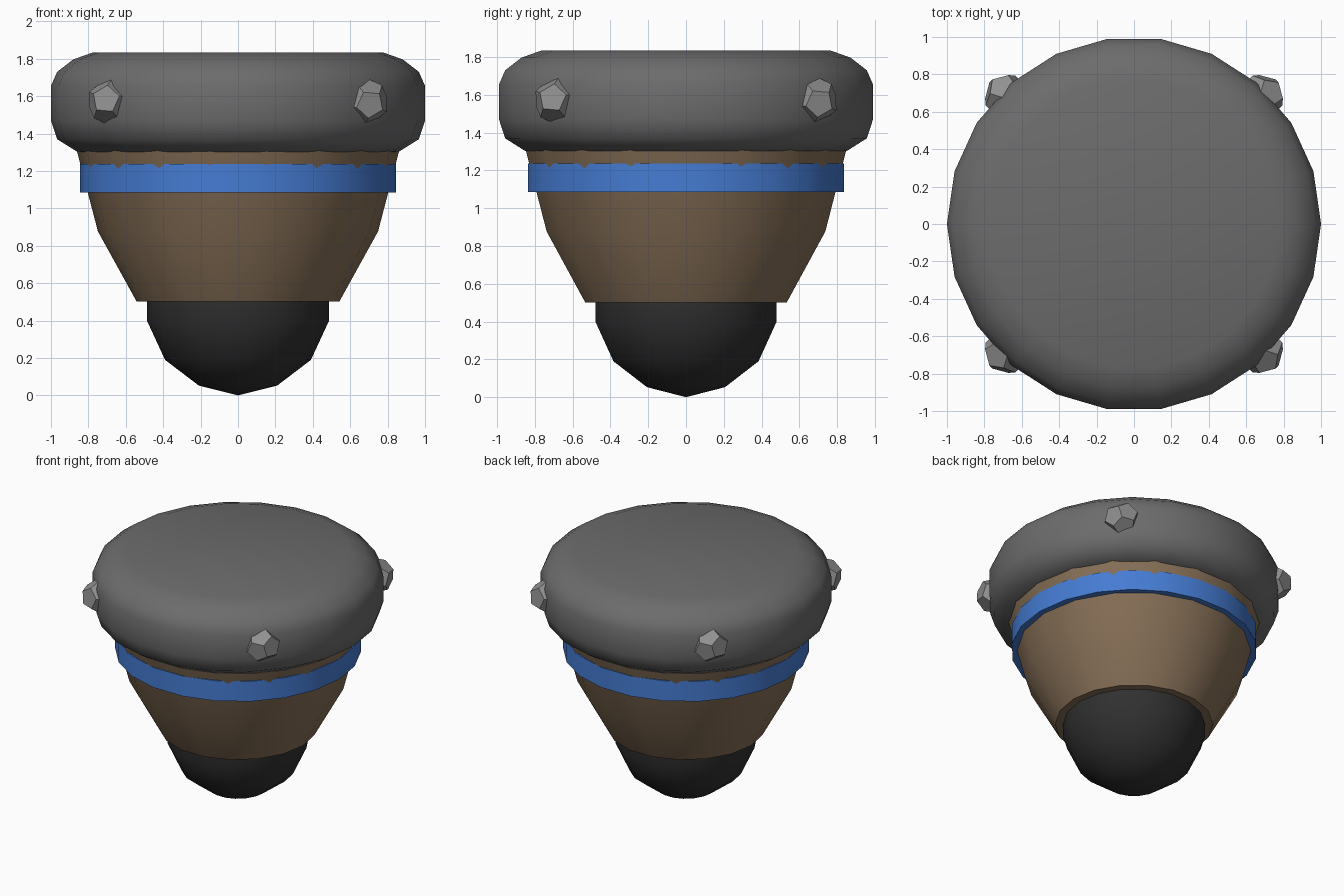
import bpy, bmesh, math
from mathutils import Matrix

if "Cube" in bpy.data.objects:
    bpy.data.objects.remove(bpy.data.objects["Cube"])


def material(name, rgb):
    m = bpy.data.materials.new(name)
    m.diffuse_color = (*rgb, 1)
    m.use_nodes = True
    m.node_tree.nodes["Principled BSDF"].inputs["Base Color"].default_value = m.diffuse_color
    return m


def finish(name, bm, mat=None, smooth=None):
    bmesh.ops.recalc_face_normals(bm, faces=bm.faces[:])
    me = bpy.data.meshes.new(name)
    bm.to_mesh(me)
    bm.free()
    ob = bpy.data.objects.new(name, me)
    bpy.context.collection.objects.link(ob)
    if mat:
        me.materials.append(mat)
    if smooth:
        bpy.ops.object.select_all(action='DESELECT')
        ob.select_set(True)
        bpy.context.view_layer.objects.active = ob
        bpy.ops.object.shade_smooth_by_angle(angle=math.radians(smooth))
    return ob


def lathe(name, profile, sides, mat=None, smooth=50, closed=False):
    """Revolve (radius, z) points around z; radius 0 makes a pole."""
    bm = bmesh.new()
    rings = []
    for r, z in profile:
        if r == 0:
            rings.append([bm.verts.new((0, 0, z))] * sides)
        else:
            rings.append([bm.verts.new((r * math.cos(2 * math.pi * i / sides),
                                        r * math.sin(2 * math.pi * i / sides), z))
                          for i in range(sides)])
    pairs = list(zip(rings, rings[1:]))
    if closed:
        pairs.append((rings[-1], rings[0]))
    for a, b in pairs:
        for i in range(sides):
            j = (i + 1) % sides
            bm.faces.new(list(dict.fromkeys((a[i], a[j], b[j], b[i]))))
    return finish(name, bm, mat, smooth)


brown = material("brown", (0.24, 0.16, 0.095))
blue = material("blue", (0.06, 0.2, 0.65))
black = material("black", (0.03, 0.03, 0.03))

# Rounded dark tip
lathe("tip", [(0, 0), (0.21, 0.053), (0.39, 0.19), (0.487, 0.4),
              (0.487, 0.55), (0, 0.55)], 18, black)

# Tapered body
lathe("body", [(0, 0.502), (0.542, 0.502), (0.749, 0.877), (0.87, 1.34),
               (0, 1.34)], 18, brown)

# Blue band, partly sunk into the flared body
lathe("band", [(0.79, 1.085), (0.845, 1.085), (0.845, 1.237), (0.79, 1.237)],
      22, blue, closed=True)

# Rounded cap
grey = material("grey", (0.15, 0.15, 0.15))
lathe("cap", [(0, 1.834), (0.775, 1.834), (0.88, 1.797), (0.967, 1.73), (1, 1.655),
              (1, 1.47), (0.967, 1.37), (0.86, 1.303), (0.75, 1.295), (0, 1.295)],
      22, grey)

# Four twelve-sided studs around the cap
stud_grey = material("stud_grey", (0.28, 0.28, 0.28))
phi = (1 + math.sqrt(5)) / 2
signs = (-1, 1)
for k in range(4):
    bm = bmesh.new()
    pts = [(a, b, c) for a in signs for b in signs for c in signs]
    for a in signs:
        for b in signs:
            p = (0, a / phi, b * phi)
            pts += [p, (p[1], p[2], p[0]), (p[2], p[0], p[1])]
    for p in pts:
        bm.verts.new([v * 0.125 / math.sqrt(3) for v in p])
    bmesh.ops.convex_hull(bm, input=bm.verts[:])
    bmesh.ops.dissolve_limit(bm, angle_limit=0.02, verts=bm.verts[:], edges=bm.edges[:])
    turn = Matrix.Rotation(math.radians(45 + 90 * k), 4, 'Z')
    tilt = Matrix.Rotation(math.radians(15), 4, 'X')
    bm.transform(turn @ Matrix.Translation((0.965, 0, 1.57)) @ tilt)
    finish(f"stud_{k + 1}", bm, stud_grey)
